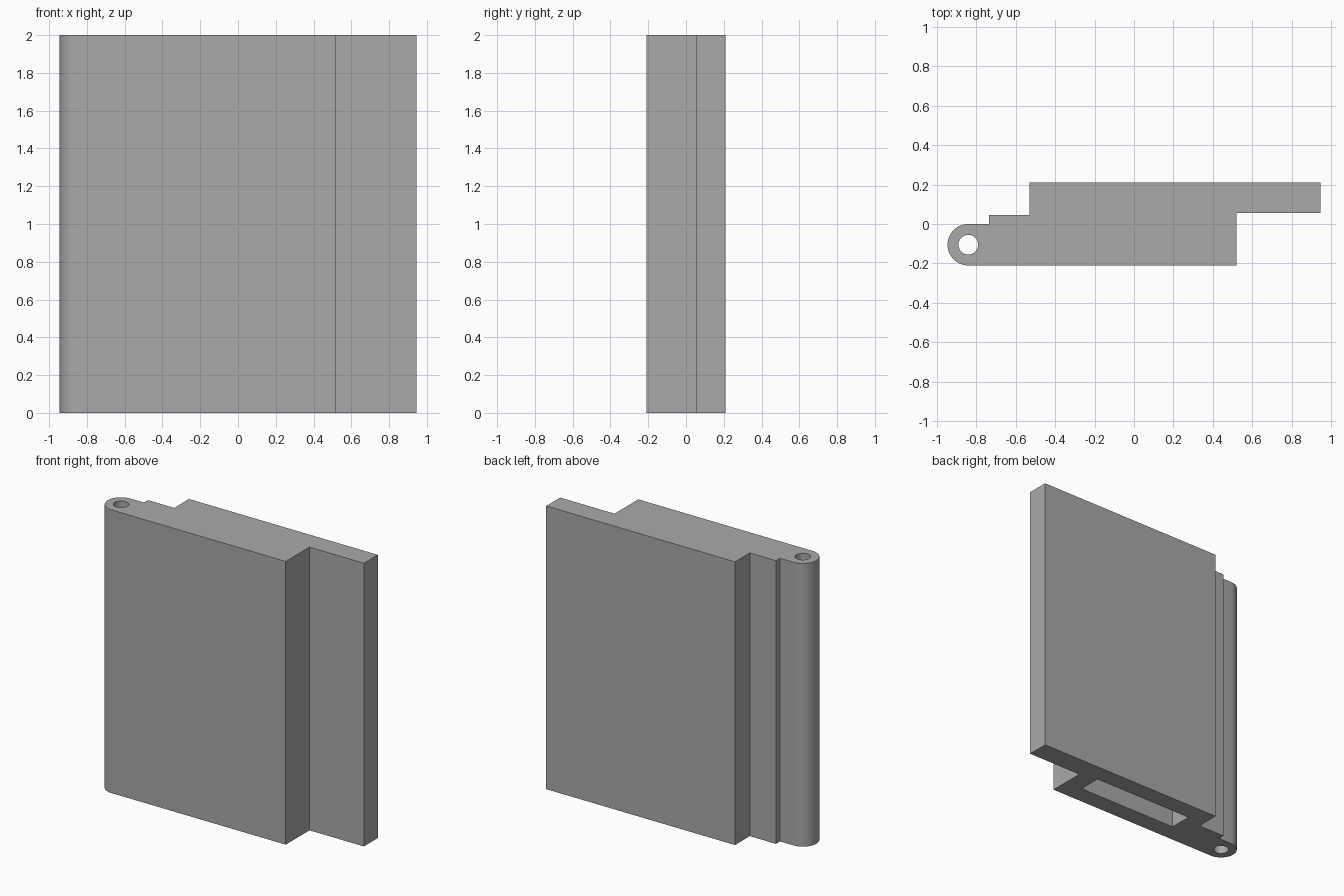
import bpy, bmesh, math

cube = bpy.data.objects.get("Cube")
if cube:
    bpy.data.objects.remove(cube, do_unlink=True)

HEIGHT = 2.0
PIN_X, PIN_Y, BARREL_R, PIN_R = -0.84, -0.105, 0.105, 0.05

grey = bpy.data.materials.new("panel grey")
grey.use_nodes = True
color = (0.4, 0.4, 0.4, 1)
grey.diffuse_color = color
grey.node_tree.nodes["Principled BSDF"].inputs["Base Color"].default_value = color


def prism(name, outline, z0, z1):
    """Extrude a counter-clockwise outline from z0 to z1."""
    bm = bmesh.new()
    face = bm.faces.new([bm.verts.new((x, y, z0)) for x, y in outline])
    top = bmesh.ops.extrude_face_region(bm, geom=[face])["geom"]
    bmesh.ops.translate(bm, vec=(0, 0, z1 - z0),
                        verts=[v for v in top if isinstance(v, bmesh.types.BMVert)])
    bmesh.ops.recalc_face_normals(bm, faces=bm.faces)
    mesh = bpy.data.meshes.new(name)
    bm.to_mesh(mesh)
    bm.free()
    mesh.materials.append(grey)
    obj = bpy.data.objects.new(name, mesh)
    bpy.context.collection.objects.link(obj)
    return obj


def arc(radius, start, end, steps):
    angles = [math.radians(start + (end - start) * i / steps) for i in range(steps + 1)]
    return [(PIN_X + radius * math.cos(a), PIN_Y + radius * math.sin(a)) for a in angles]


# Stepped panel with rounded hinge edge
steps = [(0.52, -0.21), (0.52, 0.055), (0.945, 0.055), (0.945, 0.21),
         (-0.53, 0.21), (-0.53, 0.045), (-0.735, 0.045), (-0.735, 0.0)]
panel = prism("hinged_panel", steps + arc(BARREL_R, 90, 270, 32), 0, HEIGHT)

# Hinge pin bore and pocket in the underside
bore = prism("pin_bore_cutter", arc(PIN_R, 0, 360, 40)[:-1], -0.1, HEIGHT + 0.1)
pocket = prism("pocket_cutter", [(-0.40, -0.08), (0.385, -0.08),
                                 (0.385, 0.083), (-0.40, 0.083)], -0.1, 1.0)

bpy.ops.object.select_all(action='DESELECT')
panel.select_set(True)
bpy.context.view_layer.objects.active = panel
for cutter in (bore, pocket):
    cutter.hide_render = True
    cut = panel.modifiers.new(cutter.name, 'BOOLEAN')
    cut.operation = 'DIFFERENCE'
    cut.solver = 'EXACT'
    cut.object = cutter
    bpy.ops.object.modifier_apply(modifier=cut.name)
    bpy.data.objects.remove(cutter, do_unlink=True)

bpy.ops.object.shade_smooth_by_angle(angle=math.radians(30))
